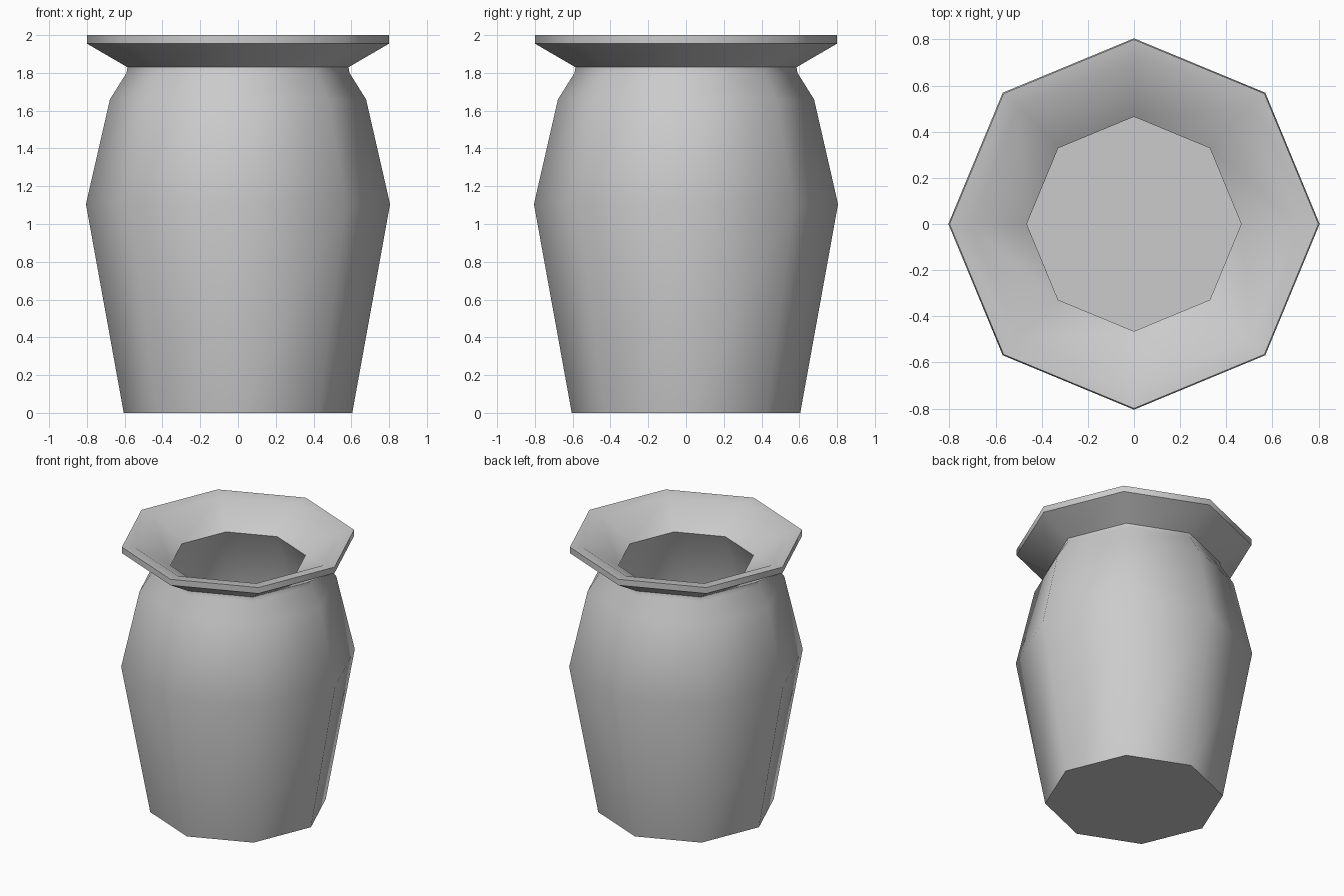
import bpy, bmesh, math

if "Cube" in bpy.data.objects:
    bpy.data.objects.remove(bpy.data.objects["Cube"])

SIDES = 8

# Profile (radius, height): outside from the base up, over the rim, down inside to the floor
profile = [
    (0.605, 0.0), (0.805, 1.105), (0.678, 1.66), (0.59, 1.80), (0.585, 1.83),
    (0.80, 1.955), (0.80, 2.0), (0.71, 1.99),
    (0.465, 1.836), (0.56, 1.62), (0.685, 1.10), (0.50, 0.12),
]


def lathe(name, points, sides):
    bm = bmesh.new()
    rings = []
    for r, z in points:
        rings.append([bm.verts.new((r * math.cos(2 * math.pi * i / sides),
                                    r * math.sin(2 * math.pi * i / sides), z))
                      for i in range(sides)])
    for a, b in zip(rings, rings[1:]):
        for i in range(sides):
            j = (i + 1) % sides
            bm.faces.new((a[i], a[j], b[j], b[i]))
    bm.faces.new(rings[0][::-1])   # underside
    bm.faces.new(rings[-1])        # inner floor
    bmesh.ops.recalc_face_normals(bm, faces=bm.faces)
    mesh = bpy.data.meshes.new(name)
    bm.to_mesh(mesh)
    bm.free()
    obj = bpy.data.objects.new(name, mesh)
    bpy.context.collection.objects.link(obj)
    return obj


# Eight-sided hollow pot, sides smooth, rim and base edges sharp
pot = lathe("pot", profile, SIDES)
bpy.context.view_layer.objects.active = pot
pot.select_set(True)
bpy.ops.object.shade_smooth_by_angle(angle=math.radians(48))
